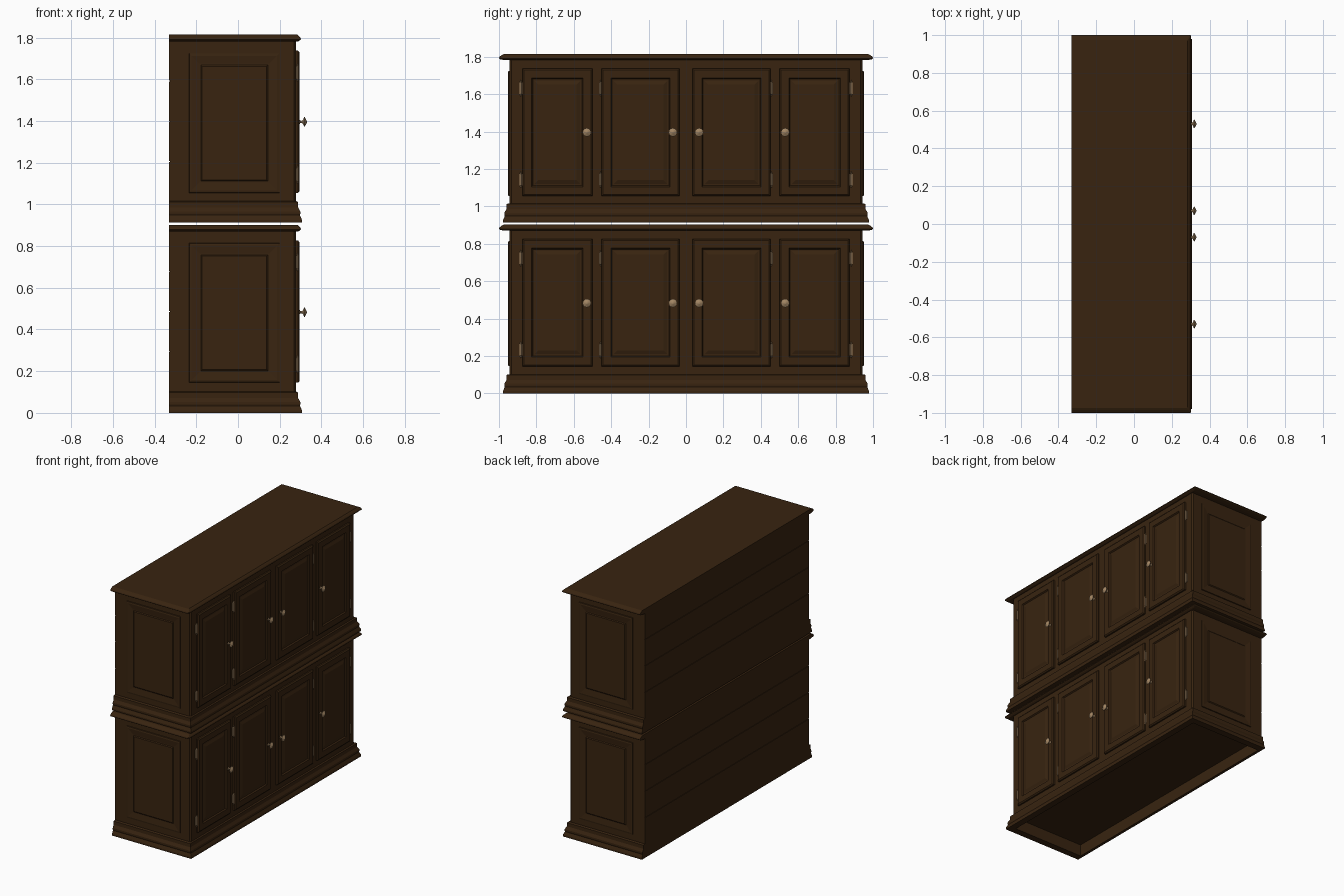
import bpy, bmesh, math
from mathutils import Matrix, Vector

if "Cube" in bpy.data.objects:
    bpy.data.objects.remove(bpy.data.objects["Cube"])


def material(name, rgb):
    m = bpy.data.materials.new(name)
    m.diffuse_color = (*rgb, 1)
    m.use_nodes = True
    m.node_tree.nodes["Principled BSDF"].inputs["Base Color"].default_value = m.diffuse_color
    return m


WOOD = material("dark brown wood", (0.040, 0.0175, 0.0052))
BRASS = material("pale antique brass", (0.36, 0.235, 0.125))
BACK, FRONT, SIDE = -0.33, 0.278, 0.95


def finish(name, bm, mat):
    bmesh.ops.recalc_face_normals(bm, faces=bm.faces)
    me = bpy.data.meshes.new(name)
    bm.to_mesh(me)
    bm.free()
    me.materials.append(mat)
    ob = bpy.data.objects.new(name, me)
    bpy.context.collection.objects.link(ob)
    return ob


def loft(name, rings, mat=WOOD):
    """Skin a list of point loops and cap both ends."""
    bm = bmesh.new()
    loops = [[bm.verts.new(p) for p in r] for r in rings]
    for a, b in zip(loops, loops[1:]):
        n = len(a)
        for i in range(n):
            j = (i + 1) % n
            bm.faces.new((a[i], a[j], b[j], b[i]))
    bm.faces.new(loops[0])
    bm.faces.new(loops[-1])
    return finish(name, bm, mat)


def plan(front, side, z, back=BACK, c=0.0001):
    """Horizontal outline, flat at the back, with clipped front corners."""
    return [(back, -side, z), (front - c, -side, z), (front, -side + c, z),
            (front, side - c, z), (front - c, side, z), (back, side, z)]


def box(name, x0, x1, y0, y1, z0, z1, mat=WOOD):
    return loft(name, [[(x0, y0, z), (x1, y0, z), (x1, y1, z), (x0, y1, z)]
                       for z in (z0, z1)], mat)


def panel(name, u0, u1, v0, v1, steps, place):
    """Stepped rectangular panel; steps are (inset, height)."""
    loft(name, [[place(u, v, h) for u, v in
                 ((u0 + i, v0 + i), (u1 - i, v0 + i), (u1 - i, v1 - i), (u0 + i, v1 - i))]
                for i, h in steps])


def turned(name, profile, origin, axis, mat, sides=12):
    """Lathe a (distance, radius) profile along an axis."""
    rot = Vector((0, 0, 1)).rotation_difference(Vector(axis)).to_matrix()
    o = Vector(origin)
    loft(name, [[o + rot @ Vector((r * math.cos(t), r * math.sin(t), d))
                 for t in (2 * math.pi * k / sides for k in range(sides))]
                for d, r in profile], mat)


BASE = [(0.029, 0), (0.029, 0.012), (0.019, 0.034), (0.021, 0.042), (0.021, 0.052),
        (0.010, 0.072), (0.010, 0.098), (0.002, 0.102)]
DOOR = [(0, -0.003), (0, 0.010), (0.008, 0.017), (0.050, 0.017), (0.056, 0.008),
        (0.066, 0.008), (0.085, 0.015)]
END = [(0, -0.003), (0.002, 0.006), (0.012, 0.008), (0.050, 0.003), (0.057, 0.003),
       (0.063, 0.008)]
KNOB = [(0, 0.011), (0.004, 0.006), (0.012, 0.005), (0.018, 0.012), (0.022, 0.023),
        (0.025, 0.023), (0.030, 0.014), (0.035, 0.004)]
# door span, knob and hinge positions on the right half (mirrored to the left)
DOORS = [(0.035, 0.452, 0.07, 0.457), (0.50, 0.875, 0.53, 0.883)]


def cabinet(label, z0, ztop, d0, d1, knob_z, hinges):
    # hollow moulded plinth
    inner = [plan(0.26, 0.93, z0 + h, BACK + 0.02) for h in (0.085, 0)]
    loft(label + "_plinth", inner + [plan(FRONT + o, SIDE + o, z0 + h) for o, h in BASE])
    # carcass with clipped front corners
    low, high = z0 + 0.09, ztop - 0.025
    loft(label + "_carcass", [plan(FRONT, SIDE - 0.006, z, BACK + 0.004, 0.010)
                              for z in (low, high)])
    # horizontal back boards
    step = (ztop - 0.03 - z0 - 0.10) / 4
    for k in range(4):
        b = z0 + 0.10 + k * step
        box(f"{label}_back_board_{k}", BACK, BACK + 0.01, -SIDE + 0.006, SIDE - 0.006,
            b + 0.002, b + step - 0.002)
    # moulded top
    loft(label + "_top", [plan(f, s, ztop + dz, BACK, 0.004) for f, s, dz in
                          ((0.288, 0.972, -0.032), (0.297, 0.994, -0.027),
                           (0.302, 1.0, -0.022), (0.300, 0.997, -0.014),
                           (0.291, 0.985, -0.005), (0.284, 0.975, 0))])
    for s, tag in ((-1, "left"), (1, "right")):
        # raised end panel
        panel(f"{label}_{tag}_end_panel", -0.235, 0.20, d0, d1 - 0.012, END,
              lambda u, v, h: (u, s * (SIDE - 0.006 + h), v))
        for n, (y0, y1, ky, hy) in enumerate(DOORS):
            # raised-panel door
            panel(f"{label}_{tag}_door_{n}", y0, y1, d0, d1, DOOR,
                  lambda u, v, h: (FRONT + h, s * u, v))
            # turned knob
            turned(f"{label}_{tag}_knob_{n}", KNOB, (0.295, s * ky, knob_z), (1, 0, 0), BRASS)
            # hinges: leaf and pin with tips
            for m, hz in enumerate(hinges):
                turned(f"{label}_{tag}_hinge_pin_{n}_{m}",
                       [(-0.043, 0.001), (-0.038, 0.004), (-0.033, 0.003), (-0.031, 0.005),
                        (0.031, 0.005), (0.033, 0.003), (0.038, 0.004), (0.043, 0.001)],
                       (FRONT + 0.008, s * hy, hz), (0, 0, 1), BRASS, 8)
                box(f"{label}_{tag}_hinge_leaf_{n}_{m}", FRONT - 0.001, FRONT + 0.003,
                    s * hy - 0.008, s * hy + 0.008, hz - 0.031, hz + 0.031, BRASS)


cabinet("lower", 0.0, 0.902, 0.145, 0.827, 0.483, (0.233, 0.723))
cabinet("upper", 0.914, 1.814, 1.055, 1.737, 1.396, (1.143, 1.632))
